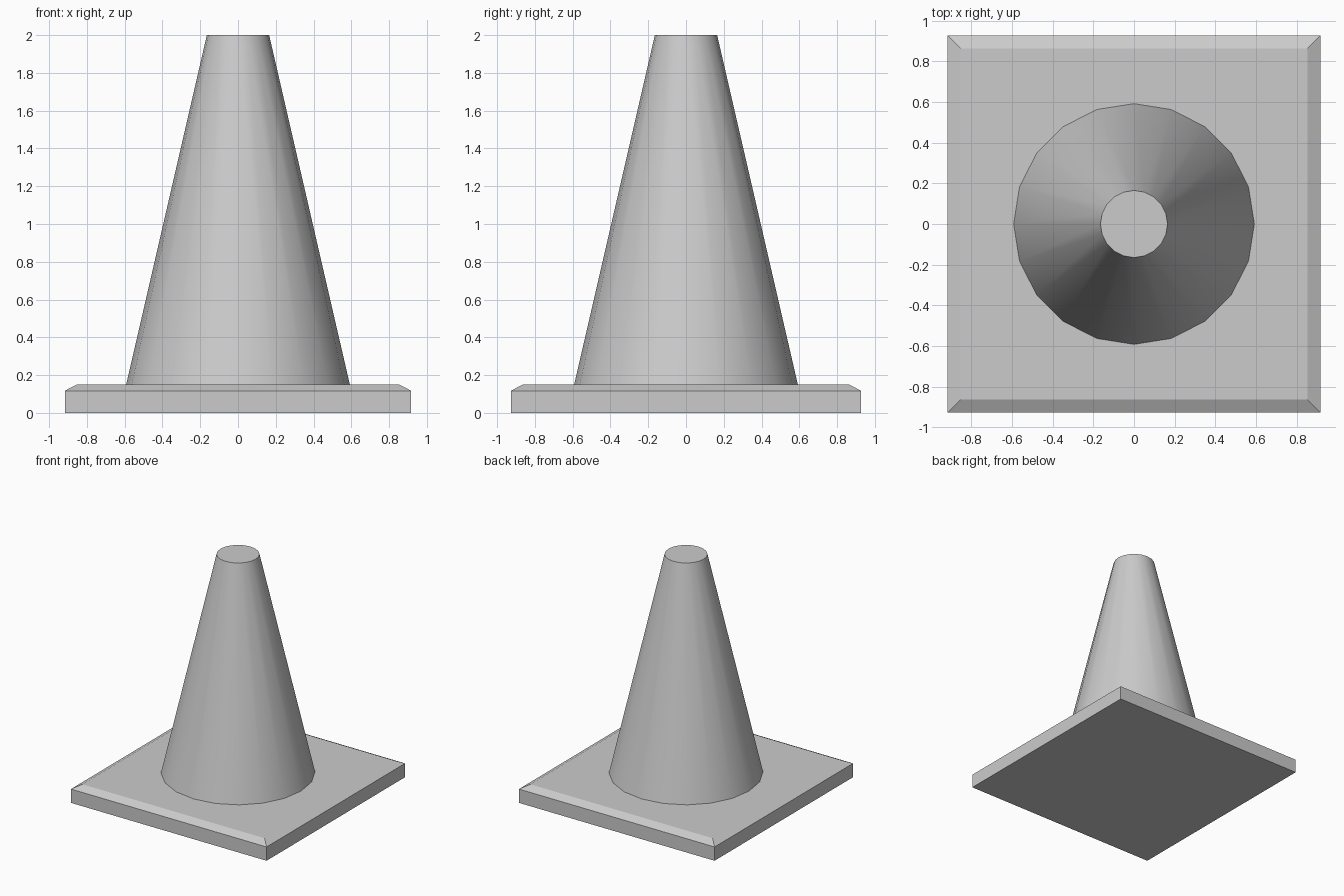
import bpy, bmesh
from math import radians

if "Cube" in bpy.data.objects:
    bpy.data.objects.remove(bpy.data.objects["Cube"])

BASE_X, BASE_Y = 0.917, 0.927   # half sizes of the base plate
EDGE_Z, TOP_Z = 0.117, 0.15     # start of the bevel, top of the plate
INSET = 0.063


def add_object(name, bm):
    mesh = bpy.data.meshes.new(name)
    bmesh.ops.recalc_face_normals(bm, faces=bm.faces[:])
    bm.to_mesh(mesh)
    bm.free()
    obj = bpy.data.objects.new(name, mesh)
    bpy.context.collection.objects.link(obj)
    return obj


# Base plate: stacked rectangles with a sloped upper edge
bm = bmesh.new()
rings = []
for z, inset in ((0, 0), (EDGE_Z, 0), (TOP_Z, INSET)):
    x, y = BASE_X - inset, BASE_Y - inset
    rings.append([bm.verts.new((sx * x, sy * y, z))
                  for sx, sy in ((-1, -1), (1, -1), (1, 1), (-1, 1))])
for low, high in zip(rings, rings[1:]):
    for i in range(4):
        j = (i + 1) % 4
        bm.faces.new((low[i], low[j], high[j], high[i]))
bm.faces.new(rings[0][::-1])
bm.faces.new(rings[-1])
add_object("base_plate", bm)

# Cone body: 20-sided, flat top, smooth sides
bpy.ops.mesh.primitive_cone_add(vertices=20, radius1=0.592, radius2=0.165,
                                depth=2 - TOP_Z, location=(0, 0, (2 + TOP_Z) / 2))
cone = bpy.context.object
cone.name = "cone_body"
bpy.ops.object.shade_smooth_by_angle(angle=radians(35))
